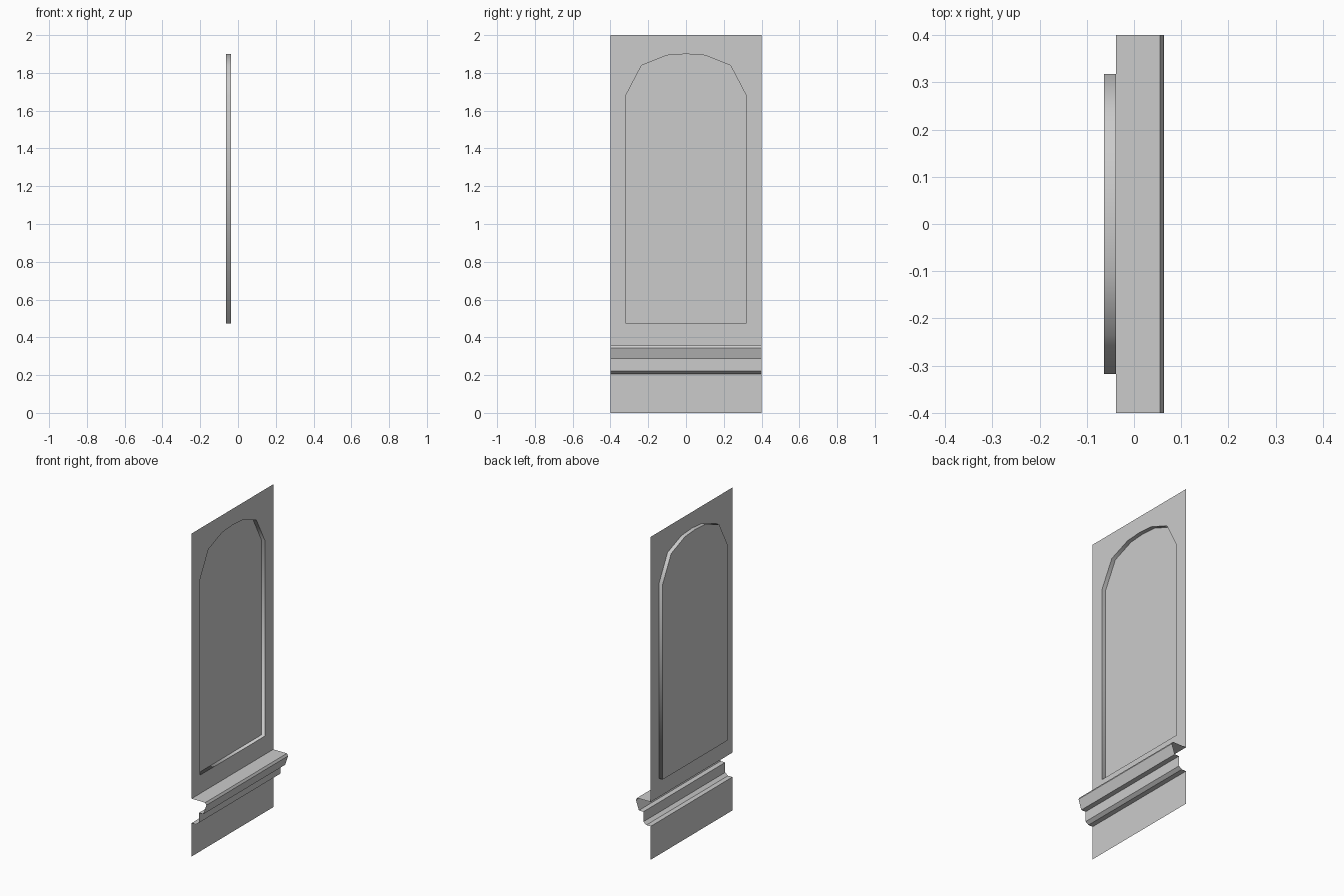
import bpy
import bmesh

cube = bpy.data.objects.get("Cube")
if cube:
    bpy.data.objects.remove(cube, do_unlink=True)

# One plain plaster colour
plaster = bpy.data.materials.new("light_grey_plaster")
plaster.use_nodes = True
GREY = (0.6, 0.6, 0.6, 1.0)
plaster.diffuse_color = GREY
plaster.node_tree.nodes["Principled BSDF"].inputs["Base Color"].default_value = GREY

HALF_WIDTH = 0.4
WALL_X = -0.038
NICHE_X = -0.063
SHELF_Z = 0.358


def make_object(name, bm, smooth=False):
    mesh = bpy.data.meshes.new(name)
    for face in bm.faces:
        face.smooth = smooth
    bm.to_mesh(mesh)
    bm.free()
    mesh.materials.append(plaster)
    obj = bpy.data.objects.new(name, mesh)
    bpy.context.collection.objects.link(obj)
    return obj


def add_loop(bm, x, points):
    """Closed loop of edges in the plane at x."""
    verts = [bm.verts.new((x, y, z)) for y, z in points]
    edges = [bm.edges.new((a, b)) for a, b in zip(verts, verts[1:] + verts[:1])]
    return verts, edges


def face_forward(bm):
    """Turn every face of a flat sheet toward +x."""
    bm.normal_update()
    bmesh.ops.reverse_faces(bm, faces=[f for f in bm.faces if f.normal.x < 0])


# Arched outline, one half mirrored to the other
half_arch = [(0.318, 0.472), (0.318, 1.682), (0.235, 1.84), (0.1, 1.893)]
arch = half_arch + [(0, 1.9)] + [(-y, z) for y, z in reversed(half_arch)]

# Upper wall sheet with the arched opening
bm = bmesh.new()
border = [(-HALF_WIDTH, SHELF_Z), (HALF_WIDTH, SHELF_Z), (HALF_WIDTH, 2), (-HALF_WIDTH, 2)]
edges = add_loop(bm, WALL_X, border)[1] + add_loop(bm, WALL_X, arch)[1]
bmesh.ops.triangle_fill(bm, edges=edges, use_beauty=True)
face_forward(bm)
make_object("upper_wall", bm)

# Recessed back of the niche
bm = bmesh.new()
bm.faces.new(add_loop(bm, NICHE_X, arch)[0])
face_forward(bm)
make_object("niche_back", bm)

# Smooth rim joining the wall to the niche back
bm = bmesh.new()
outer = add_loop(bm, WALL_X, arch)[0]
inner = add_loop(bm, NICHE_X, arch)[0]
for i in range(len(arch)):
    j = (i + 1) % len(arch)
    bm.faces.new((outer[i], outer[j], inner[j], inner[i]))
bm.normal_update()
sill = min(bm.faces, key=lambda f: f.calc_center_median().z)
if sill.normal.z < 0:
    bmesh.ops.reverse_faces(bm, faces=bm.faces[:])
make_object("niche_rim", bm, smooth=True)

# Lower wall and moulded ledge, open at both ends
profile = [
    (WALL_X, 0), (WALL_X, 0.207), (-0.008, 0.207), (0.012, 0.222),
    (0.012, 0.284), (0.043, 0.284), (0.063, 0.344), (0.055, SHELF_Z),
    (WALL_X, SHELF_Z),
]
bm = bmesh.new()
near, far = [
    [bm.verts.new((x, side * HALF_WIDTH, z)) for x, z in profile] for side in (-1, 1)
]
for i in range(len(profile) - 1):
    bm.faces.new((near[i], far[i], far[i + 1], near[i + 1]))
make_object("lower_wall_and_ledge", bm)
